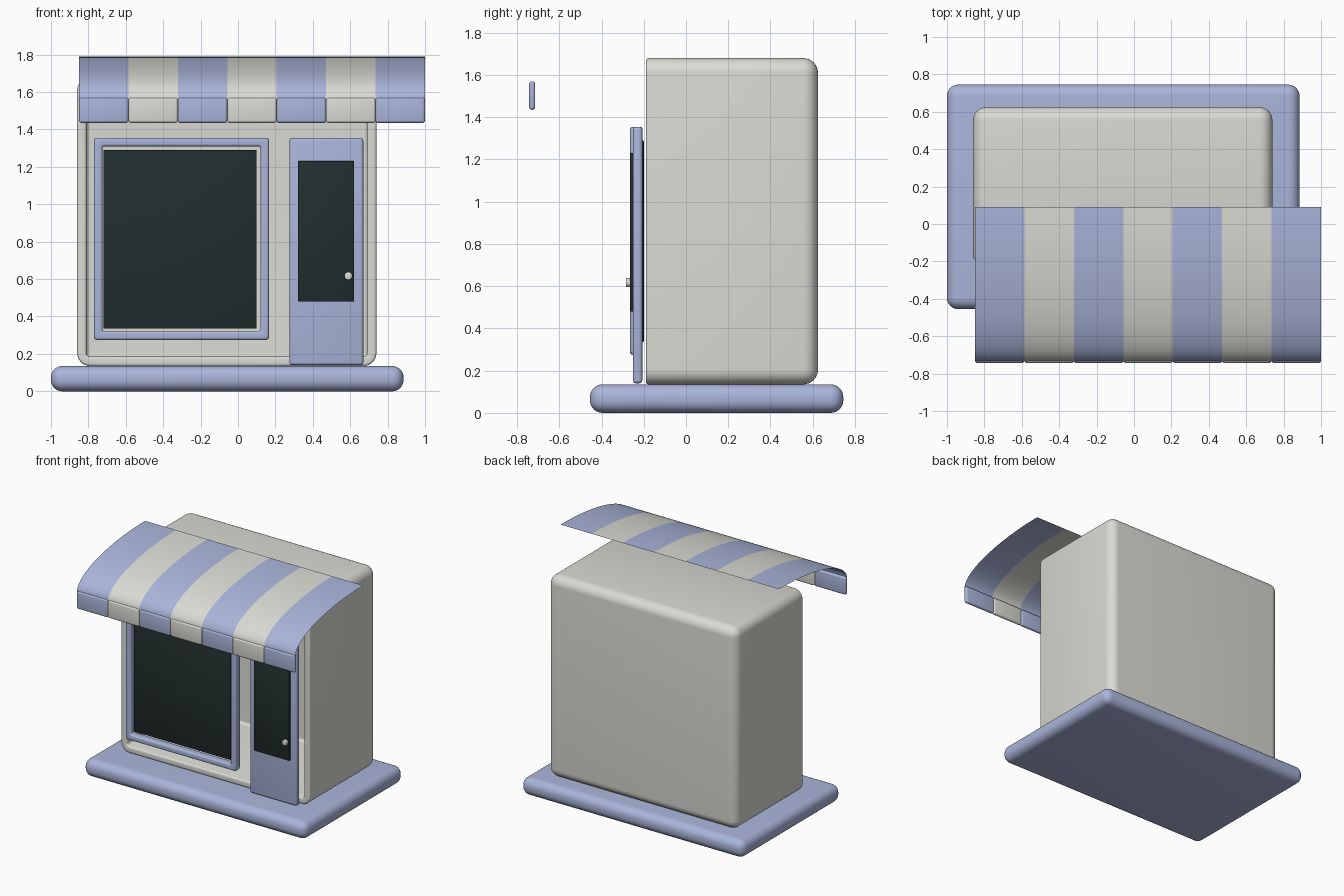
import bpy, bmesh, math
from mathutils import Vector

default = bpy.data.objects.get("Cube")
if default:
    bpy.data.objects.remove(default, do_unlink=True)


def material(name, rgb):
    m = bpy.data.materials.new(name)
    m.use_nodes = True
    m.diffuse_color = (*rgb, 1)
    m.node_tree.nodes["Principled BSDF"].inputs["Base Color"].default_value = (*rgb, 1)
    return m


BLUE = material("soft_blue", (0.40, 0.46, 0.70))
CREAM = material("warm_light_grey", (0.71, 0.71, 0.66))
DARK = material("dark_glass", (0.016, 0.027, 0.027))


def finish(name, bm, mats):
    """Turn a bmesh into a smooth-shaded object."""
    bmesh.ops.recalc_face_normals(bm, faces=bm.faces)
    mesh = bpy.data.meshes.new(name)
    bm.to_mesh(mesh)
    bm.free()
    for m in mats:
        mesh.materials.append(m)
    obj = bpy.data.objects.new(name, mesh)
    bpy.context.collection.objects.link(obj)
    return obj


def smooth(obj, angle=35):
    bpy.ops.object.select_all(action="DESELECT")
    obj.select_set(True)
    bpy.context.view_layer.objects.active = obj
    bpy.ops.object.shade_smooth_by_angle(angle=math.radians(angle))


def box_bmesh(x, y, z, radius, segments):
    """Box between (low, high) limits on each axis, with rounded edges."""
    bm = bmesh.new()
    bmesh.ops.create_cube(bm, size=1)
    for v in bm.verts:
        v.co = Vector([lim[0] if c < 0 else lim[1] for c, lim in zip(v.co, (x, y, z))])
    if radius:
        bmesh.ops.bevel(bm, geom=bm.edges[:], offset=radius, segments=segments,
                        profile=0.5, affect="EDGES")
    return bm


def box(name, x, y, z, mat, radius=0.0, segments=4):
    obj = finish(name, box_bmesh(x, y, z, radius, segments), [mat])
    smooth(obj)
    return obj


# Rounded ground slab
box("base_slab", (-1, 0.885), (-0.455, 0.745), (0, 0.135), BLUE, 0.06, 8)

# Hollow shop body: rounded box cut open at the front, then thickened inward
FRONT = -0.19
bm = box_bmesh((-0.86, 0.74), (-0.6, 0.625), (0.135, 1.68), 0.07, 8)
bmesh.ops.bisect_plane(bm, geom=bm.verts[:] + bm.edges[:] + bm.faces[:],
                       plane_co=(0, FRONT, 0), plane_no=(0, -1, 0), clear_outer=True)
shell = finish("shop_shell", bm, [CREAM])
thick = shell.modifiers.new("wall_thickness", "SOLIDIFY")
thick.thickness = 0.05
thick.offset = -1
rim = shell.modifiers.new("rim_rounding", "BEVEL")
rim.width = 0.012
rim.segments = 3
rim.limit_method = "ANGLE"
rim.angle_limit = math.radians(60)
smooth(shell)

# Window frame: rectangular ring, extruded and softened
bm = bmesh.new()
outer_x, outer_z = (-0.77, 0.165), (0.275, 1.355)


def ring(inset, y):
    (x0, x1), (z0, z1) = outer_x, outer_z
    corners = ((x0 + inset, z0 + inset), (x1 - inset, z0 + inset),
               (x1 - inset, z1 - inset), (x0 + inset, z1 - inset))
    return [bm.verts.new((cx, y, cz)) for cx, cz in corners]


loops = [ring(0, -0.265), ring(0.045, -0.265), ring(0.045, -0.205), ring(0, -0.205)]
for a, b in zip(loops, loops[1:] + loops[:1]):
    for i in range(4):
        j = (i + 1) % 4
        bm.faces.new((a[i], a[j], b[j], b[i]))
bmesh.ops.bevel(bm, geom=bm.edges[:], offset=0.013, segments=4, profile=0.5, affect="EDGES")
smooth(finish("window_frame", bm, [BLUE]))
box("window_glass", (-0.72, 0.10), (-0.235, -0.2), (0.335, 1.29), DARK, 0.005, 2)

# Door with glass and knob
box("door", (0.275, 0.67), (-0.252, -0.207), (0.14, 1.355), BLUE, 0.015)
box("door_glass", (0.32, 0.62), (-0.266, -0.24), (0.48, 1.23), DARK, 0.003, 2)
bm = bmesh.new()
bmesh.ops.create_cone(bm, cap_ends=True, segments=24, radius1=0.022, radius2=0.022, depth=0.03)
caps = [e for e in bm.edges if abs(e.verts[0].co.z - e.verts[1].co.z) < 0.001]
bmesh.ops.bevel(bm, geom=caps, offset=0.005, segments=3, profile=0.5, affect="EDGES")
knob = finish("door_knob", bm, [CREAM])
knob.rotation_euler.x = math.pi / 2
knob.location = (0.59, -0.27, 0.617)
smooth(knob)

# Awning: thin curved sheet with alternating stripes
STRIPES, STEPS = 7, 20
LEFT, WIDTH = -0.85, 1.85 / 7
bm = bmesh.new()
rows = []
for s in range(STEPS + 1):
    t = math.pi / 2 * s / STEPS
    y, z = 0.09 - 0.825 * math.sin(t), 1.56 + 0.23 * math.cos(t)
    rows.append([bm.verts.new((LEFT + WIDTH * i, y, z)) for i in range(STRIPES + 1)])
for a, b in zip(rows, rows[1:]):
    for i in range(STRIPES):
        face = bm.faces.new((a[i], b[i], b[i + 1], a[i + 1]))
        face.material_index = i % 2
smooth(finish("awning_canopy", bm, [BLUE, CREAM]))

# Hanging valance flaps along the front of the awning
for i in range(STRIPES):
    x0 = LEFT + WIDTH * i
    box(f"awning_flap_{i + 1}", (x0, x0 + WIDTH), (-0.743, -0.714), (1.435, 1.57),
        (BLUE, CREAM)[i % 2], 0.0135)
